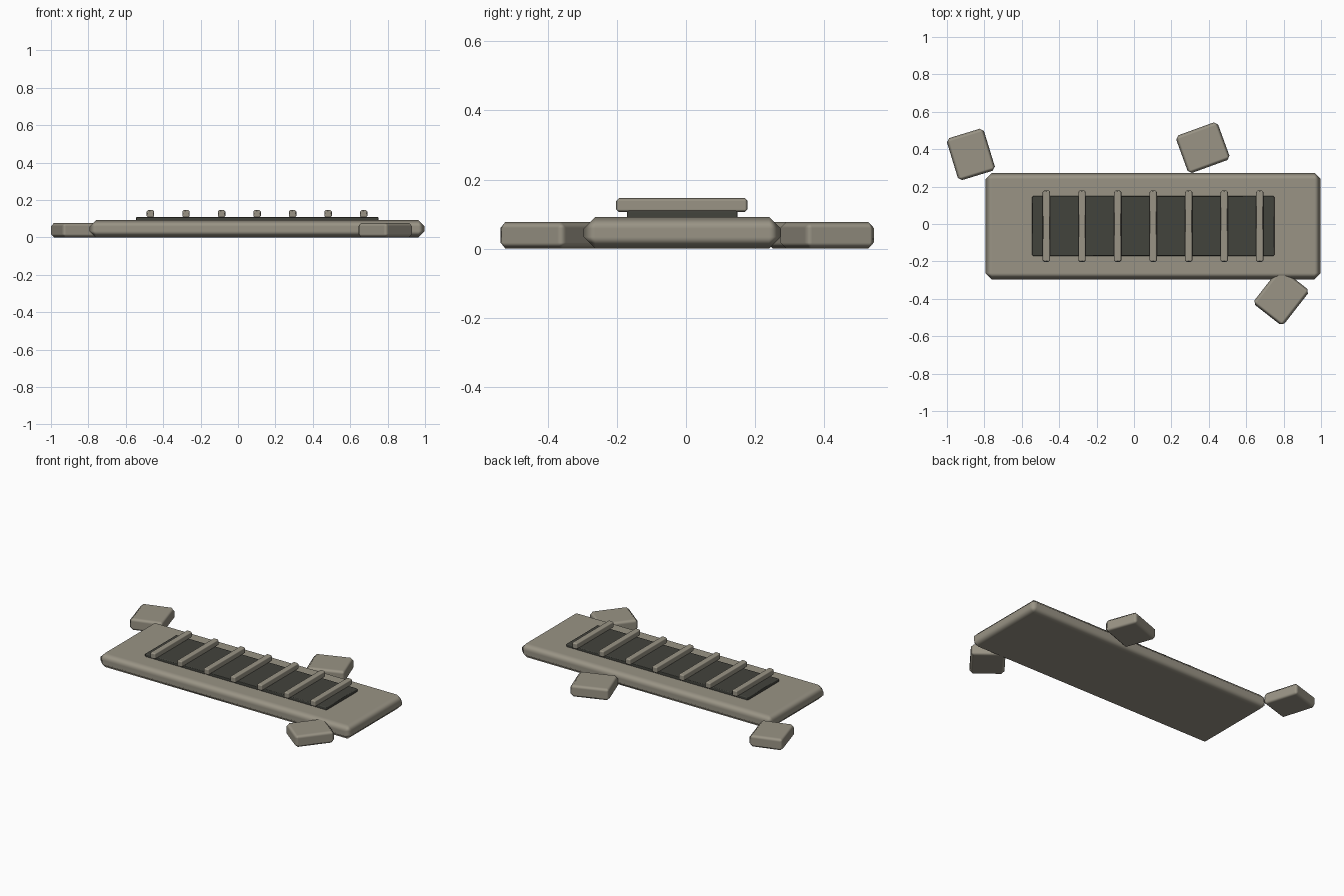
import bpy
from math import radians

cube = bpy.data.objects.get("Cube")
if cube:
    bpy.data.objects.remove(cube, do_unlink=True)


def material(name, colour):
    mat = bpy.data.materials.new(name)
    mat.use_nodes = True
    mat.diffuse_color = (*colour, 1)
    mat.node_tree.nodes["Principled BSDF"].inputs["Base Color"].default_value = (*colour, 1)
    return mat


STONE = material("warm grey stone", (0.32, 0.295, 0.235))
DARK = material("dark recess", (0.055, 0.056, 0.046))


def block(name, centre, size, bottom, bevel, mat, turn=0):
    """Chamfered box with softly shaded edges, standing on the given height."""
    bpy.ops.mesh.primitive_cube_add(
        size=1, location=(*centre, bottom + size[2] / 2), rotation=(0, 0, radians(turn)))
    obj = bpy.context.object
    obj.name = name
    obj.scale = size
    bpy.ops.object.transform_apply(location=False, rotation=False, scale=True)
    bpy.ops.object.shade_smooth()
    chamfer = obj.modifiers.new("chamfer", "BEVEL")
    chamfer.width = bevel
    chamfer.segments = 1
    chamfer.harden_normals = True
    obj.data.materials.append(mat)
    return obj


# Main slab and the dark opening on top of it
block("base_slab", (0.102, -0.011), (1.792, 0.57, 0.092), 0, 0.034, STONE)
block("grate_opening", (0.103, -0.011), (1.295, 0.32, 0.03), 0.08, 0.005, DARK)

# Row of grate bars
for i in range(7):
    block(f"grate_bar_{i + 1}", (-0.468 + 0.19 * i, -0.012),
          (0.04, 0.38, 0.04), 0.106, 0.008, STONE)

# Loose stones around the slab
for name, centre, width, depth, turn in (
        ("back_right_stone", (-0.872, 0.372), 0.207, 0.235, 17),
        ("back_left_stone", (0.368, 0.408), 0.238, 0.214, 20),
        ("front_left_stone", (0.787, -0.39), 0.24, 0.203, 52)):
    block(name, centre, (width, depth, 0.078), 0, 0.018, STONE, turn)
